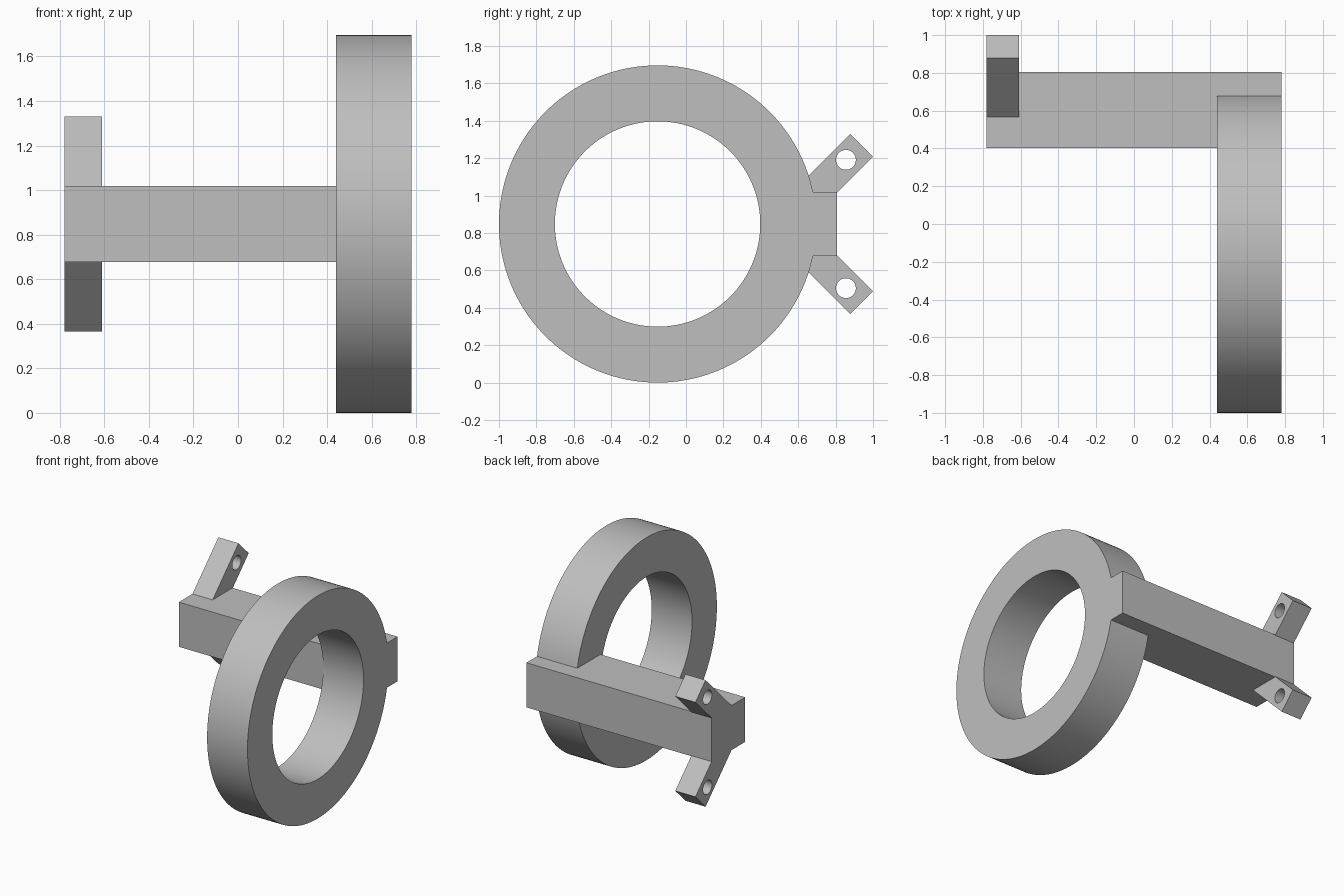
import bpy, bmesh
from math import sin, cos, tau

cube = bpy.data.objects.get("Cube")
if cube:
    bpy.data.objects.remove(cube, do_unlink=True)

MID = 0.848  # height of the symmetry plane

grey = bpy.data.materials.new("plain_grey")
grey.use_nodes = True
colour = (0.52, 0.52, 0.52, 1)
grey.diffuse_color = colour
grey.node_tree.nodes["Principled BSDF"].inputs["Base Color"].default_value = colour


def prism(name, profile, x0, x1):
    """Extrude a (y, z) profile along x."""
    bm = bmesh.new()
    face = bm.faces.new([bm.verts.new((x0, y, z)) for y, z in profile])
    new = bmesh.ops.extrude_face_region(bm, geom=[face])["geom"]
    moved = [v for v in new if isinstance(v, bmesh.types.BMVert)]
    bmesh.ops.translate(bm, verts=moved, vec=(x1 - x0, 0, 0))
    bmesh.ops.recalc_face_normals(bm, faces=bm.faces)
    mesh = bpy.data.meshes.new(name)
    bm.to_mesh(mesh)
    bm.free()
    mesh.materials.append(grey)
    obj = bpy.data.objects.new(name, mesh)
    bpy.context.collection.objects.link(obj)
    return obj


def circle(y, z, r, n):
    return [(y + r * cos(tau * i / n), z + r * sin(tau * i / n)) for i in range(n)]


def combine(target, tool, operation):
    """Apply a boolean and discard the tool object."""
    mod = target.modifiers.new(operation, 'BOOLEAN')
    mod.operation = operation
    mod.solver = 'EXACT'
    mod.object = tool
    bpy.context.view_layer.objects.active = target
    bpy.ops.object.modifier_apply(modifier=mod.name)
    bpy.data.objects.remove(tool, do_unlink=True)


# Ring
body = prism("ring_bracket", circle(-0.152, MID, MID, 160), 0.44, 0.78)
combine(body, prism("bore", circle(-0.152, MID, 0.549, 128), 0.3, 0.9), 'DIFFERENCE')

# Arm running across the back
arm = [(0.402, MID - 0.17), (0.806, MID - 0.17), (0.806, MID + 0.17), (0.402, MID + 0.17)]
combine(body, prism("arm", arm, -0.78, 0.78), 'UNION')

# Slanted lugs with bolt holes, mirrored above and below the arm
lug = [(0.878, 0.482), (1.0, 0.36), (0.79, 0.15), (0.546, 0.15)]
for side in (1, -1):
    points = [(y, MID + side * h) for y, h in lug]
    combine(body, prism("lug", points, -0.78, -0.61), 'UNION')
    hole = circle(0.855, MID + side * 0.343, 0.053, 48)
    combine(body, prism("bolt_hole", hole, -0.9, -0.5), 'DIFFERENCE')

# Smooth the round walls, keep the edges sharp
bpy.ops.object.select_all(action='DESELECT')
body.select_set(True)
bpy.context.view_layer.objects.active = body
bpy.ops.object.shade_smooth_by_angle(angle=0.5)
